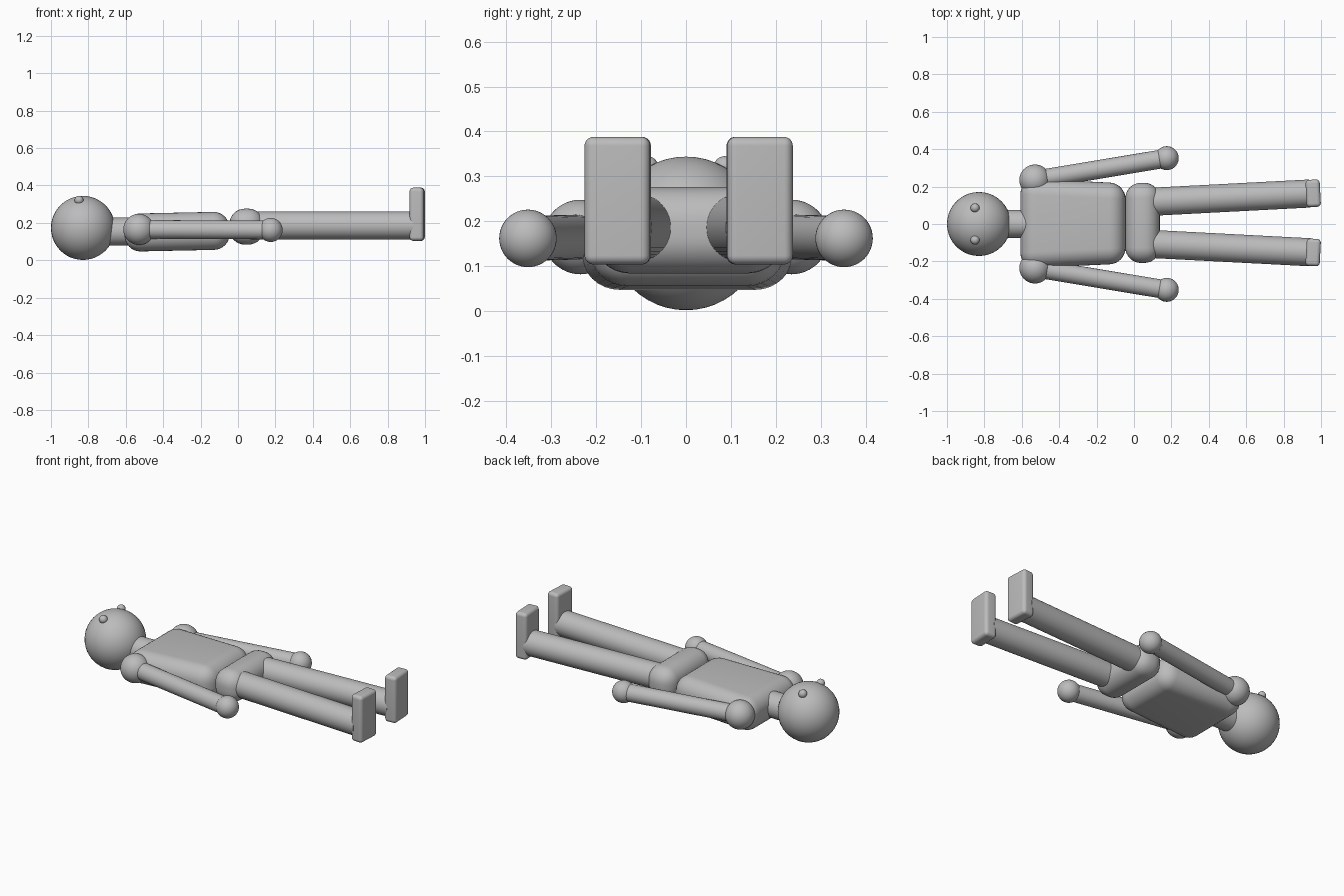
import bpy
import bmesh
from math import radians
from mathutils import Vector, Matrix

if "Cube" in bpy.data.objects:
    bpy.data.objects.remove(bpy.data.objects["Cube"])

grey = bpy.data.materials.new("plain grey")
grey.use_nodes = True
grey.diffuse_color = (0.5, 0.5, 0.5, 1)
grey.node_tree.nodes["Principled BSDF"].inputs["Base Color"].default_value = (0.5, 0.5, 0.5, 1)


def finish(bm, name, matrix):
    mesh = bpy.data.meshes.new(name)
    bm.to_mesh(mesh)
    bm.free()
    mesh.materials.append(grey)
    obj = bpy.data.objects.new(name, mesh)
    obj.matrix_world = matrix
    bpy.context.collection.objects.link(obj)
    bpy.ops.object.select_all(action='DESELECT')
    obj.select_set(True)
    bpy.context.view_layer.objects.active = obj
    bpy.ops.object.shade_smooth_by_angle(angle=radians(35))
    return obj


def ball(name, centre, radius):
    bm = bmesh.new()
    bmesh.ops.create_uvsphere(bm, u_segments=40, v_segments=24, radius=radius)
    return finish(bm, name, Matrix.Translation(centre))


def rod(name, start, end, radius):
    start, end = Vector(start), Vector(end)
    axis = end - start
    bm = bmesh.new()
    bmesh.ops.create_cone(bm, cap_ends=True, segments=40, radius1=radius,
                          radius2=radius, depth=axis.length)
    turn = axis.to_track_quat('Z', 'Y').to_matrix().to_4x4()
    return finish(bm, name, Matrix.Translation((start + end) / 2) @ turn)


def rounded_box(name, centre, size, bevel, taper=1.0, rotation=None):
    # taper scales the width of the +x end
    bm = bmesh.new()
    bmesh.ops.create_cube(bm, size=1)
    for v in bm.verts:
        if v.co.x > 0:
            v.co.y *= taper
        v.co = Vector(a * b for a, b in zip(v.co, size))
    bmesh.ops.bevel(bm, geom=bm.edges[:], offset=bevel, segments=8,
                    profile=0.5, affect='EDGES', clamp_overlap=True)
    return finish(bm, name, Matrix.Translation(centre) @ (rotation or Matrix()))


# Head, neck and trunk, lying on the back
ball("head", (-0.829, 0, 0.173), 0.171)
rod("neck", (-0.75, 0, 0.152), (-0.5, 0, 0.155), 0.075)
rounded_box("torso", (-0.326, 0.003, 0.153), (0.562, 0.482, 0.203), 0.085,
            taper=0.89, rotation=Matrix.Rotation(radians(-1.2), 4, 'Y'))
rounded_box("pelvis", (0.046, 0.006, 0.18), (0.184, 0.428, 0.192), 0.082)

# Paired parts: eyes, arms and legs
for side, s in (("left", 1), ("right", -1)):
    ball(side + "_eye", (-0.85, 0.086 * s, 0.321), 0.024)

    shoulder = (-0.53, 0.235 * s, 0.165)
    hand = (0.175, 0.352 * s, 0.162)
    ball(side + "_shoulder", shoulder, 0.083)
    rod(side + "_arm", shoulder, hand, 0.05)
    ball(side + "_hand", hand, 0.064)

    mid = 0.006
    rod(side + "_leg", (0.08, mid + 0.112 * s, 0.186),
        (0.94, mid + 0.157 * s, 0.186), 0.075)
    rounded_box(side + "_foot", (0.958, mid + 0.158 * s, 0.246),
                (0.076, 0.146, 0.284), 0.02,
                rotation=Matrix.Rotation(radians(3 * s), 4, 'Z'))
